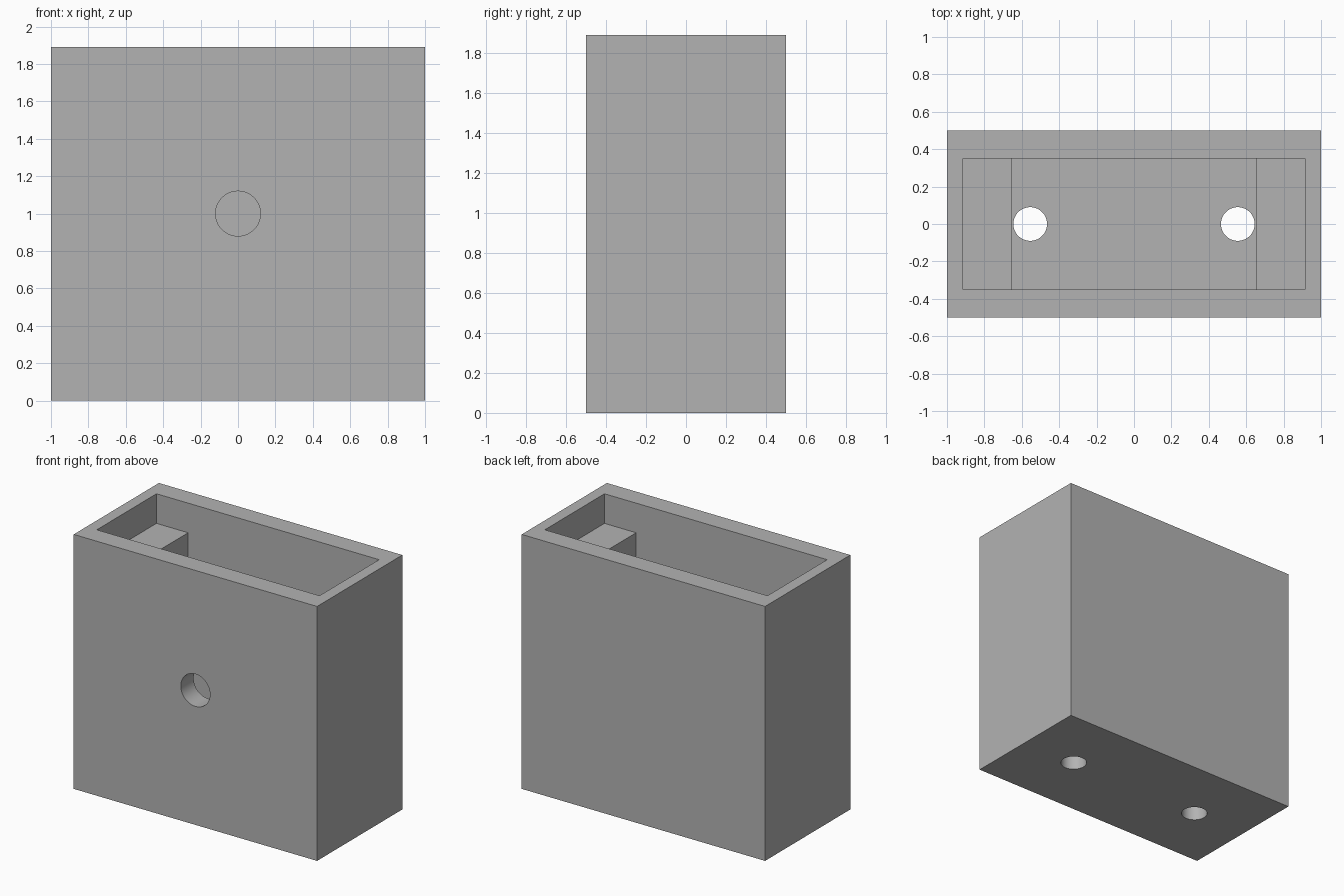
import bpy
from math import pi

cube = bpy.data.objects.get("Cube")
if cube:
    bpy.data.objects.remove(cube, do_unlink=True)

W, D, H = 2.0, 1.0, 1.89        # outer size
IN_X, IN_Y = 0.915, 0.35        # half size of the pocket
POST_X, POST_TOP = 0.655, 1.67  # inner face and top of the end posts
FLOOR = 0.15

grey = bpy.data.materials.new("plain_grey")
grey.use_nodes = True
colour = (0.45, 0.45, 0.45, 1)
grey.diffuse_color = colour
grey.node_tree.nodes["Principled BSDF"].inputs["Base Color"].default_value = colour


def box(name, half_x, half_y, z0, z1):
    bpy.ops.mesh.primitive_cube_add(size=2, location=(0, 0, (z0 + z1) / 2))
    ob = bpy.context.object
    ob.name = name
    ob.scale = (half_x, half_y, (z1 - z0) / 2)
    bpy.ops.object.transform_apply(location=True, rotation=False, scale=True)
    ob.data.materials.append(grey)
    return ob


def drill(name, radius, depth, location, rotation=(0, 0, 0)):
    bpy.ops.mesh.primitive_cylinder_add(vertices=64, radius=radius, depth=depth,
                                        location=location, rotation=rotation)
    ob = bpy.context.object
    ob.name = name
    ob.data.materials.append(grey)
    return ob


def cut(target, cutter):
    mod = target.modifiers.new(cutter.name, 'BOOLEAN')
    mod.operation = 'DIFFERENCE'
    mod.solver = 'EXACT'
    mod.object = cutter
    bpy.context.view_layer.objects.active = target
    bpy.ops.object.modifier_apply(modifier=mod.name)
    bpy.data.objects.remove(cutter, do_unlink=True)


# Solid body, wide recess above the posts, deep pocket between them
body = box("housing", W / 2, D / 2, 0, H)
cut(body, box("recess_cutter", IN_X, IN_Y, POST_TOP, H + 0.2))
cut(body, box("pocket_cutter", POST_X, IN_Y, FLOOR, H + 0.1))

# Round hole through the front wall
cut(body, drill("front_hole_cutter", 0.12, 0.4, (0, -D / 2, 1.0), (pi / 2, 0, 0)))

# Two round holes through the floor
for x in (-0.555, 0.555):
    cut(body, drill("floor_hole_cutter", 0.09, 0.6, (x, 0, FLOOR / 2)))

# Smooth hole walls, crisp edges elsewhere
bpy.ops.object.select_all(action='DESELECT')
body.select_set(True)
bpy.context.view_layer.objects.active = body
bpy.ops.object.shade_smooth_by_angle(angle=pi / 6)
